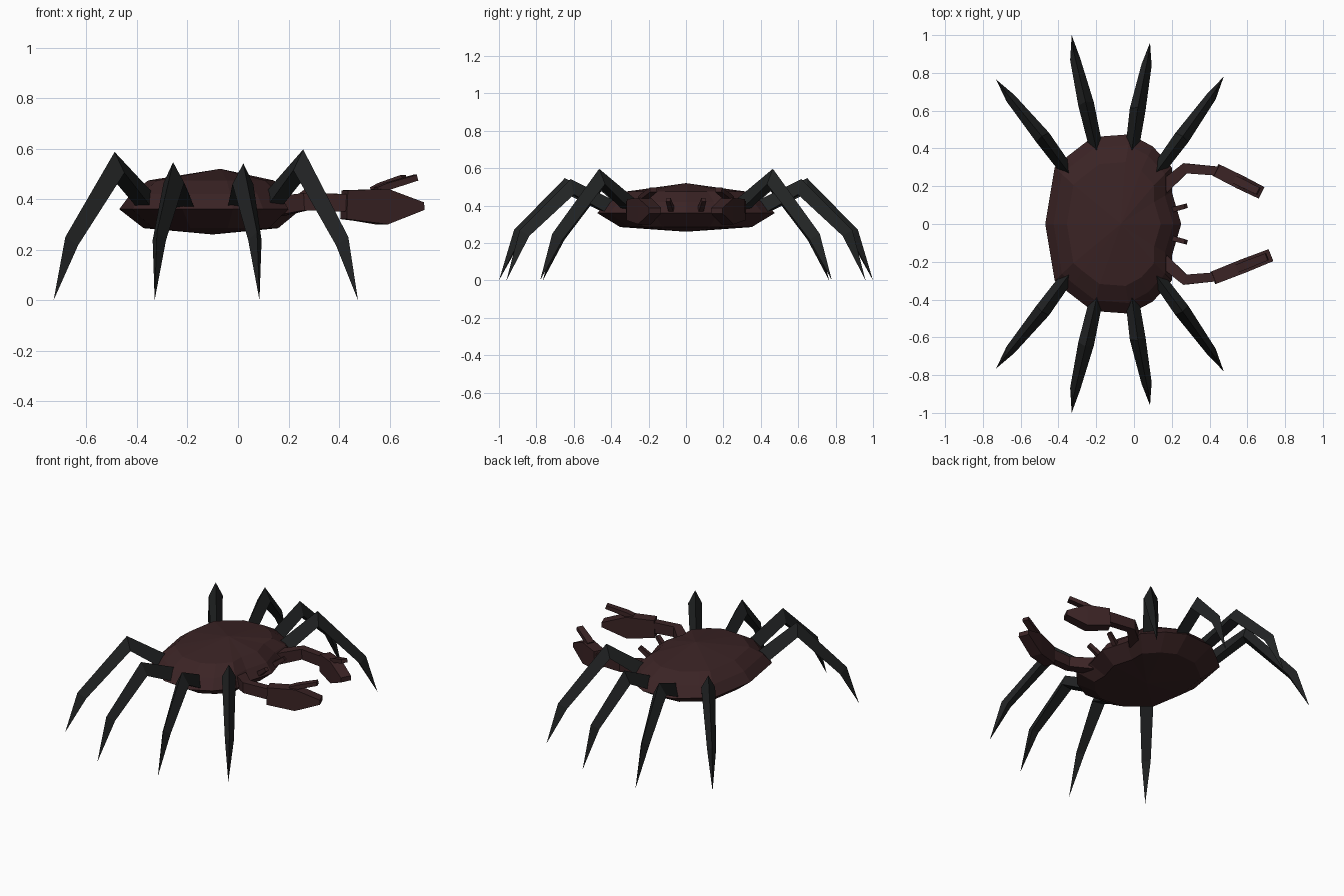
import bpy, bmesh, math
from mathutils import Vector

if "Cube" in bpy.data.objects:
    bpy.data.objects.remove(bpy.data.objects["Cube"])

def material(name, rgb):
    m = bpy.data.materials.new(name)
    m.diffuse_color = (*rgb, 1)
    m.use_nodes = True
    m.node_tree.nodes["Principled BSDF"].inputs["Base Color"].default_value = m.diffuse_color
    return m

SHELL = material("dark red brown shell", (0.043, 0.017, 0.018))
BLACK = material("black leg", (0.0155, 0.017, 0.0175))

def loft(name, rings, mat):
    """Skin a list of rings; a one-point ring closes to a tip."""
    bm = bmesh.new()
    vr = [[bm.verts.new(p) for p in r] for r in rings]
    for a, b in zip(vr, vr[1:]):
        n = max(len(a), len(b))
        for i in range(n):
            j = (i + 1) % n
            if len(a) == 1:
                bm.faces.new((a[0], b[i], b[j]))
            elif len(b) == 1:
                bm.faces.new((a[i], a[j], b[0]))
            else:
                bm.faces.new((a[i], a[j], b[j], b[i]))
    for r in (vr[0], vr[-1]):
        if len(r) > 2:
            bm.faces.new(r)
    bmesh.ops.recalc_face_normals(bm, faces=bm.faces)
    me = bpy.data.meshes.new(name)
    bm.to_mesh(me)
    bm.free()
    me.materials.append(mat)
    ob = bpy.data.objects.new(name, me)
    bpy.context.collection.objects.link(ob)
    return ob

def limb(name, path, sizes, section, mat):
    """Sweep a section (side, up) along a path; sizes are (half width, half height)."""
    pts = [Vector(p) for p in path]
    rings = []
    for i, p in enumerate(pts):
        if sizes[i] is None:
            rings.append([p])
            continue
        d = Vector()
        if i > 0:
            d += (p - pts[i - 1]).normalized()
        if i < len(pts) - 1:
            d += (pts[i + 1] - p).normalized()
        d.normalize()
        side = d.cross(Vector((0, 0, 1))).normalized()
        up = side.cross(d)
        w, h = sizes[i]
        rings.append([p + side * s * w + up * u * h for s, u in section])
    return loft(name, rings, mat)

TRI = [(-1, -0.6), (1, -0.6), (0, 1)]
BOX = [(-1, -1), (1, -1), (1, 1), (-1, 1)]

# Shell: one outline lofted at several heights
half = [(-0.47, 0), (-0.42, 0.30), (-0.35, 0.36), (-0.22, 0.46), (-0.02, 0.475),
        (0.10, 0.41), (0.20, 0.30), (0.20, 0.17), (0.25, 0)]
outline = half + [(x, -y) for x, y in half[-2:0:-1]]
CX = -0.10

def ring(scale, z):
    return [(CX + (x - CX) * scale, y * scale, z) for x, y in outline]

loft("shell", [[(CX, 0, 0.26)], ring(0.74, 0.285), ring(1, 0.36), ring(0.88, 0.42),
               ring(0.69, 0.474), [(-0.07, 0, 0.52)]], SHELL)

# Walking legs: base, knee, ankle, tip
legs = {
    "rear": [(-0.36, 0.29, 0.39), (-0.485, 0.46, 0.535), (-0.665, 0.68, 0.23), (-0.73, 0.765, 0)],
    "mid_rear": [(-0.20, 0.40, 0.38), (-0.255, 0.64, 0.495), (-0.315, 0.89, 0.25), (-0.33, 1.0, 0)],
    "mid_front": [(-0.01, 0.40, 0.38), (0.02, 0.61, 0.49), (0.07, 0.86, 0.25), (0.085, 0.96, 0)],
    "front": [(0.13, 0.29, 0.39), (0.255, 0.46, 0.545), (0.42, 0.69, 0.23), (0.475, 0.78, 0)],
}
for side, label in ((1, "left"), (-1, "right")):
    for name, path in legs.items():
        p = [(x, y * side, z) for x, y, z in path]
        limb(f"{label}_{name}_leg", p,
             [(0.036, 0.05), (0.042, 0.052), (0.027, 0.036), None], TRI, BLACK)

# Claws, slightly longer on the right side
for side, label, hx, ex in ((1, "left", 0.435, 0.675), (-1, "right", 0.42, 0.725)):
    limb(f"{label}_claw_arm",
         [(0.15, 0.19 * side, 0.37), (0.27, 0.295 * side, 0.39), (hx + 0.01, 0.28 * side, 0.385)],
         [(0.035, 0.038), (0.028, 0.034), (0.024, 0.035)], BOX, SHELL)

    def along(t, z):
        return (hx + (ex - hx) * t, (0.285 - 0.12 * t) * side, z)

    limb(f"{label}_claw_hand",
         [along(0, 0.378), along(0.53, 0.37), along(1, 0.372)],
         [(0.035, 0.057), (0.037, 0.07), (0.034, 0.015)], BOX, SHELL)
    limb(f"{label}_claw_finger",
         [along(0.42, 0.435), along(0.55, 0.45), along(0.93, 0.485)],
         [(0.022, 0.012), (0.022, 0.014), (0.02, 0.012)], BOX, SHELL)
    # Eye stalk
    limb(f"{label}_eye_stalk",
         [(0.20, 0.075 * side, 0.37), (0.275, 0.095 * side, 0.43)],
         [(0.014, 0.016), (0.012, 0.012)], BOX, SHELL)
